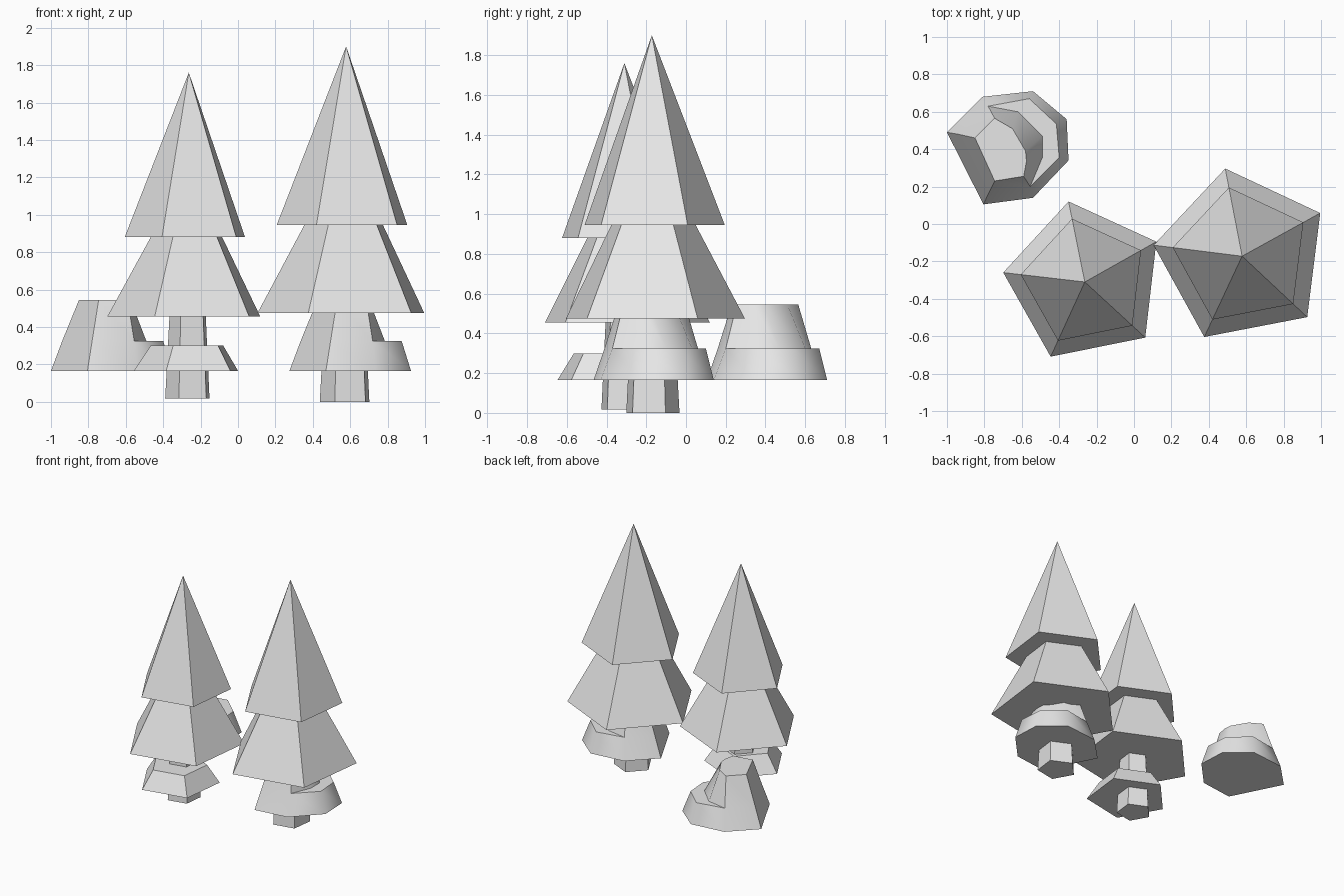
import bpy
import bmesh
from math import cos, sin, radians, tau

cube = bpy.data.objects.get("Cube")
if cube:
    bpy.data.objects.remove(cube, do_unlink=True)

grey = bpy.data.materials.new("light_grey")
grey.use_nodes = True
grey.diffuse_color = (0.8, 0.8, 0.8, 1)
grey.node_tree.nodes["Principled BSDF"].inputs["Base Color"].default_value = (0.8, 0.8, 0.8, 1)


def loft(name, centre, rings, smooth=False):
    """Skin a stack of (z, outline) rings, sharing coincident points, and cap both ends."""
    bm = bmesh.new()
    shared = {}

    def vert(x, y, z):
        key = (round(x, 4), round(y, 4), round(z, 4))
        if key not in shared:
            shared[key] = bm.verts.new(key)
        return shared[key]

    def face(verts):
        unique = list(dict.fromkeys(verts))
        if len(unique) > 2:
            bm.faces.new(unique)

    loops = [[vert(x, y, z) for x, y in outline] for z, outline in rings]
    count = len(loops[0])
    for low, high in zip(loops, loops[1:]):
        for i in range(count):
            j = (i + 1) % count
            face([low[i], low[j], high[j], high[i]])
    face(loops[0])
    face(loops[-1])
    bmesh.ops.recalc_face_normals(bm, faces=bm.faces)

    mesh = bpy.data.meshes.new(name)
    bm.to_mesh(mesh)
    bm.free()
    mesh.materials.append(grey)
    obj = bpy.data.objects.new(name, mesh)
    obj.location = (centre[0], centre[1], 0)
    bpy.context.collection.objects.link(obj)
    if smooth:
        bpy.ops.object.select_all(action='DESELECT')
        obj.select_set(True)
        bpy.context.view_layer.objects.active = obj
        bpy.ops.object.shade_smooth_by_angle(angle=radians(50))
    return obj


def pentagon(radius, turn):
    return [(radius * cos(radians(turn) + tau * i / 5),
             radius * sin(radians(turn) + tau * i / 5)) for i in range(5)]


def tier(name, centre, turn, z_low, r_low, z_high, r_high):
    loft(name, centre, [(z_low, pentagon(r_low, turn)), (z_high, pentagon(r_high, turn))])


# Five-sided trees: trunk, lower skirt and pointed crown
small, tall = (-0.263, -0.31), (0.578, -0.172)
tier("small_tree_trunk", small, 29.4, 0.017, 0.127, 0.46, 0.104)
tier("small_tree_lower_branches", small, 29.4, 0.455, 0.439, 0.88, 0.205)
tier("small_tree_crown", small, 29.4, 0.88, 0.345, 1.76, 0)
tier("tall_tree_trunk", tall, 28.9, 0, 0.142, 0.5, 0.114)
tier("tall_tree_lower_branches", tall, 28.9, 0.475, 0.477, 0.945, 0.225)
tier("tall_tree_crown", tall, 28.9, 0.945, 0.374, 1.9, 0)

# Low collar around the small trunk, set a little forward
tier("small_tree_collar", (-0.26, -0.375), 29.4, 0.165, 0.299, 0.3, 0.208)

# Stepped bush: the ledge narrows to nothing at both ends
base = [(-.32, .08), (-.13, .27), (.14, .30), (.32, .15), (.33, -.07), (.14, -.27), (-.125, -.305)]
ledge = [(-.26, .07), (-.10, .22), (.12, .26), (.265, .125), (.28, -.055), (.125, -.21), (-.10, -.25)]
inner = ledge[:2] + [(.06, .19), (.19, .06), (.19, -.055)] + ledge[5:]
top = [(-.17, .05), (-.065, .155), (.03, .10), (.10, -.02), (.105, -.075), (.09, -.155), (-.065, -.18)]
bush = [(0.165, base), (0.325, ledge), (0.325, inner), (0.545, top)]
loft("loose_bush", (-0.68, 0.41), bush, smooth=True)
loft("tall_tree_bush", (0.595, -0.16), bush, smooth=True)
